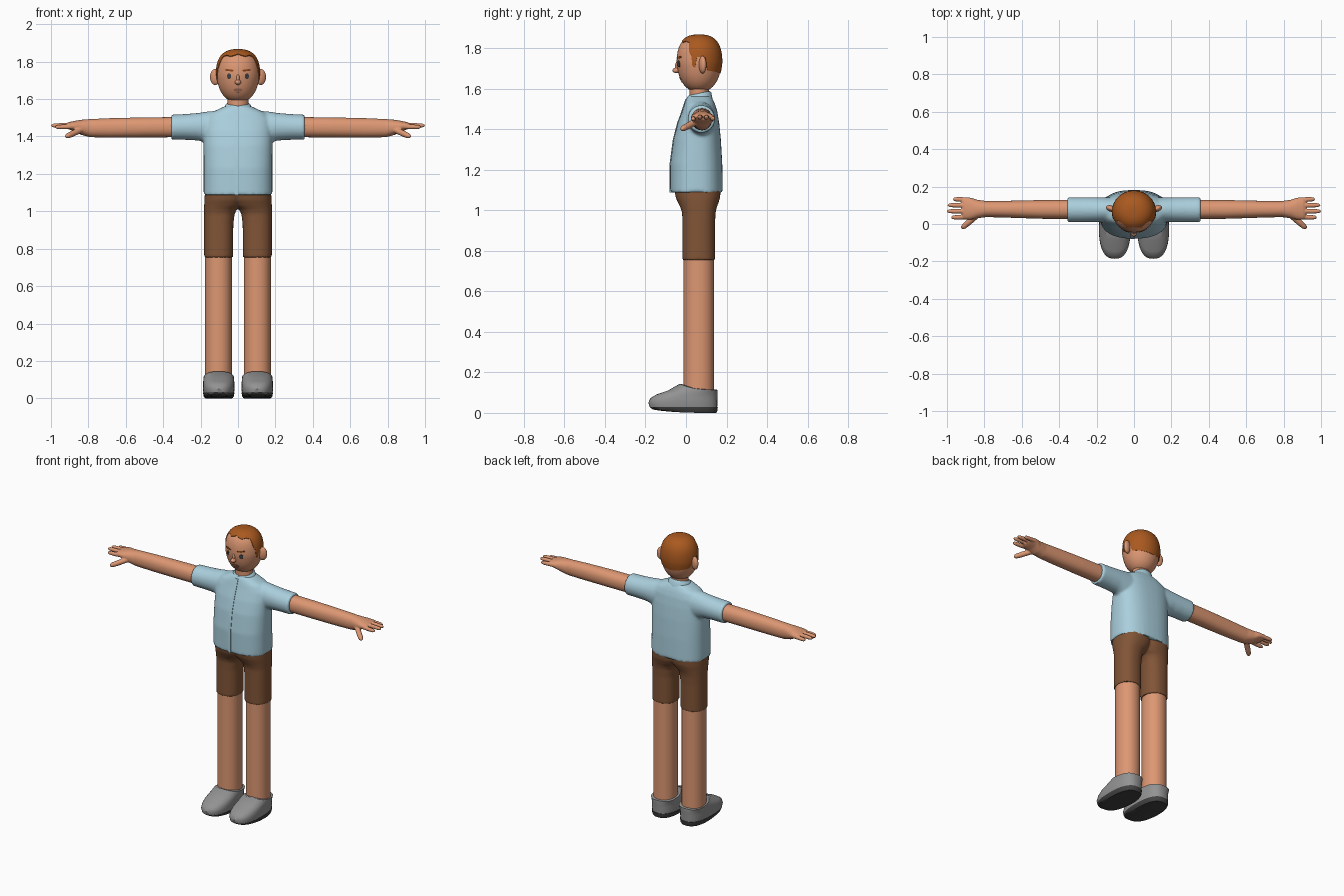
import bpy, bmesh, math
from mathutils import Vector, Matrix

cube = bpy.data.objects.get("Cube")
if cube:
    bpy.data.objects.remove(cube, do_unlink=True)


def material(name, r, g, b):
    m = bpy.data.materials.new(name)
    m.use_nodes = True
    m.diffuse_color = (r, g, b, 1)
    m.node_tree.nodes["Principled BSDF"].inputs["Base Color"].default_value = (r, g, b, 1)
    return m


SKIN = material("skin", .72, .31, .17)
SHIRT = material("pale blue cloth", .40, .62, .72)
SHORTS = material("brown cloth", .22, .09, .038)
HAIR = material("ginger hair", .40, .10, .014)
BROW = material("brow brown", .25, .06, .012)
SHOE = material("grey leather", .29, .29, .29)
SOLE = material("dark rubber", .055, .055, .055)
EYE = material("eye grey", .05, .055, .065)
LIP = material("lip", .42, .16, .10)


def oval(c, u, v, p=2.0, n=32):
    """Superellipse ring around c, spanned by u and v."""
    pts = []
    for i in range(n):
        a = math.tau * i / n
        ca, sa = math.cos(a), math.sin(a)
        pts.append(Vector(c) + Vector(u) * math.copysign(abs(ca) ** (2 / p), ca)
                   + Vector(v) * math.copysign(abs(sa) ** (2 / p), sa))
    return pts


def flat_ring(z, x0, x1, y0, y1, p=2.3, tilt=0, n=40):
    """Horizontal ring in a box; tilt lifts its front."""
    pts = oval(((x0 + x1) / 2, (y0 + y1) / 2, z), ((x1 - x0) / 2, 0, 0), (0, (y1 - y0) / 2, 0), p, n)
    for q in pts:
        q.z += tilt * ((y1 - q.y) / (y1 - y0)) ** 3
    return pts


def loft(bm, rings, end_cap=True):
    rows = [[bm.verts.new(q) for q in ring] for ring in rings]
    n = len(rows[0])
    for a, b in zip(rows, rows[1:]):
        for i in range(n):
            j = (i + 1) % n
            bm.faces.new((a[i], a[j], b[j], b[i]))
    bm.faces.new(rows[0][::-1])
    if end_cap:
        bm.faces.new(rows[-1])


def ball(bm, c, r, tilt=0):
    m = Matrix.Translation(c) @ Matrix.Rotation(tilt, 4, 'Z') @ Matrix.Diagonal((*r, 1))
    bmesh.ops.create_uvsphere(bm, u_segments=24, v_segments=16, radius=1, matrix=m)


def finish(name, bm, mat, mirror=False, voxel=0, smooth=0, thick=0):
    bmesh.ops.recalc_face_normals(bm, faces=bm.faces[:])
    me = bpy.data.meshes.new(name)
    bm.to_mesh(me)
    bm.free()
    ob = bpy.data.objects.new(name, me)
    bpy.context.collection.objects.link(ob)
    bpy.ops.object.select_all(action='DESELECT')
    ob.select_set(True)
    bpy.context.view_layer.objects.active = ob
    if thick:
        ob.modifiers.new("thickness", 'SOLIDIFY').thickness = thick
    if voxel:
        r = ob.modifiers.new("blend", 'REMESH')
        r.mode, r.voxel_size = 'VOXEL', voxel
        s = ob.modifiers.new("soften", 'SMOOTH')
        s.factor, s.iterations = .5, smooth
    if mirror:
        ob.modifiers.new("mirror", 'MIRROR').use_mirror_merge = False
    for m in list(ob.modifiers):
        bpy.ops.object.modifier_apply(modifier=m.name)
    ob.data.materials.clear()
    ob.data.materials.append(mat)
    bpy.ops.object.shade_smooth_by_angle(angle=math.radians(42))
    return ob


# Head shape, shared by the hair and the face details
CY, CZ, RX, RY, RZ = .065, 1.724, .115, .111, .139


def head_radius(t):
    t = max(-1, min(1, t))
    return (1 - abs(t) ** 2.6) ** (1 / 2.6) * (1 - .16 * max(0, -t))


def head_point(a, t, k=1.0):
    r = head_radius(t) * k
    return Vector((RX * r * math.sin(a), CY - RY * r * math.cos(a), CZ + RZ * t * k))


def face_y(x, z):
    r = head_radius((z - CZ) / RZ)
    return CY - RY * r * math.sqrt(max(0, 1 - (x / (RX * r)) ** 2))


bm = bmesh.new()
loft(bm, [[head_point(math.tau * i / 48, math.cos(math.pi * k / 32)) for i in range(48)]
          for k in range(1, 32)])
finish("head", bm, SKIN)

# Hair shell ending at a hairline given by angle from the front
LINE = [(0, 1.838), (12, 1.832), (25, 1.826), (42, 1.832), (58, 1.825), (64, 1.775), (70, 1.76),
        (73, 1.708), (80, 1.705), (84, 1.755), (106, 1.755), (111, 1.69), (180, 1.675)]


def hairline(deg):
    for (a, z), (b, w) in zip(LINE, LINE[1:]):
        if a <= deg <= b:
            return z + (w - z) * (deg - a) / (b - a)


bm = bmesh.new()
N, K = 144, 20
rings = []
for k in range(1, K + 2):
    ring = []
    for i in range(N):
        deg = 360 * i / N
        end = math.acos((hairline(min(deg, 360 - deg)) - CZ) / RZ)
        ring.append(head_point(math.radians(deg), math.cos(end * min(k, K) / K), 1.03 if k <= K else .97))
    rings.append(ring)
loft(bm, rings, end_cap=False)
finish("hair", bm, HAIR)

# Ears and nose
bm = bmesh.new()
ball(bm, (.122, .082, 1.718), (.029, .017, .043), .35)
finish("ears", bm, SKIN, mirror=True)
bm = bmesh.new()
ball(bm, (0, -.047, 1.69), (.016, .02, .014))
ball(bm, (0, -.042, 1.708), (.009, .012, .026))
finish("nose", bm, SKIN)


# Thin face details that hug the head
def face_plate(name, x, z, w, h, mat, mirror, slope=0, p=2.0):
    b = bmesh.new()
    rings = []
    for depth in (.004, -.003):
        ring = oval((x, 0, z), (w, 0, slope), (0, 0, h), p, 20)
        for q in ring:
            q.y = face_y(q.x, q.z) + depth
        rings.append(ring)
    loft(b, rings)
    finish(name, b, mat, mirror)


face_plate("eyes", .048, 1.722, .011, .016, EYE, True)
face_plate("eyebrows", .046, 1.754, .023, .005, BROW, True, .002, 3)
face_plate("mouth", 0, 1.648, .025, .009, LIP, False)
face_plate("lower_lip", 0, 1.634, .013, .003, LIP, False)

# Neck
bm = bmesh.new()
loft(bm, [flat_ring(z, -.055, .055, .017, .113, 2) for z in (1.5, 1.63)])
finish("neck", bm, SKIN)

# Shirt: torso and sleeves blended together
TORSO = [(1.088, .184, -.078, .182), (1.23, .184, -.078, .179), (1.35, .184, -.062, .172),
         (1.43, .184, -.041, .164), (1.49, .178, -.019, .154), (1.525, .15, -.008, .143),
         (1.548, .1, 0, .132), (1.562, .07, .008, .122)]
bm = bmesh.new()
loft(bm, [flat_ring(z, -w, w, y0, y1, 2.5) for z, w, y0, y1 in TORSO])
SLEEVE = [(.08, 1.35, 1.54), (.16, 1.362, 1.534), (.21, 1.378, 1.526), (.28, 1.382, 1.52), (.357, 1.382, 1.517)]
for s in (1, -1):
    loft(bm, [oval((s * x, .076, (a + b) / 2), (0, .067, 0), (0, 0, (b - a) / 2)) for x, a, b in SLEEVE])
finish("shirt", bm, SHIRT, voxel=.008, smooth=5)

bm = bmesh.new()
loft(bm, [[Vector((x, y0 + d, z)) for x, d in ((-.018, .01), (-.018, -.003), (.002, -.003), (.002, .01))]
          for z, w, y0, y1 in TORSO[:-1]])
finish("shirt_placket", bm, SHIRT)

# Collar, open at the front
bm = bmesh.new()
rows = []
for i in range(41):
    a = math.radians(5 + 350 * i / 40)
    front = (1 + math.cos(a)) / 2
    rows.append([bm.verts.new((rx * math.sin(a), CY - ry * math.cos(a), z - drop * front))
                 for rx, ry, z, drop in ((.058, .052, 1.588, .022), (.068, .06, 1.58, .022),
                                         (.078, .068, 1.54, .012))])
for a, b in zip(rows, rows[1:]):
    for j in range(2):
        bm.faces.new((a[j], b[j], b[j + 1], a[j + 1]))
finish("collar", bm, SHIRT, thick=.006)


# Arms with palm, fingers and thumb blended together
def finger(b, start, end, r):
    start, end = Vector(start), Vector(end)
    d = (end - start).normalized()
    u = d.cross(Vector((0, 0, 1))).normalized()
    v = u.cross(d)
    loft(b, [oval(start.lerp(end, t), u * r * k, v * r * k, 2, 16)
             for t, k in ((0, 1), (.6, 1), (.85, .9), (.95, .65), (1, .25))])


ARM = [(.3, .078, .051, 1.396, 1.504), (.5, .078, .05, 1.395, 1.502), (.68, .079, .045, 1.394, 1.498),
       (.79, .08, .043, 1.396, 1.493), (.84, .08, .05, 1.409, 1.489), (.87, .082, .058, 1.426, 1.484),
       (.905, .084, .059, 1.438, 1.477), (.918, .085, .05, 1.445, 1.47)]
bm = bmesh.new()
loft(bm, [oval((x, y, (a + b) / 2), (0, r, 0), (0, 0, (b - a) / 2), 2.2) for x, y, r, a, b in ARM])
for y, tip, z in ((.038, .978, 1.45), (.069, 1.0, 1.458), (.1, .996, 1.458), (.13, .968, 1.452)):
    finger(bm, (.88, y, z + .003), (tip, y + (y - .084) * .06, z), .0125)
finger(bm, (.83, .055, 1.44), (.922, -.024, 1.398), .0165)
finish("arms", bm, SKIN, mirror=True, voxel=.004, smooth=3)

# Shorts: two legs meeting in an arch at the crotch
LEG = [(.753, .026, .181, -.018, .143), (.93, .025, .181, -.018, .143), (.985, .018, .181, -.019, .146),
       (1.01, .006, .181, -.026, .151), (1.03, -.02, .181, -.036, .158), (1.06, -.04, .18, -.05, .168),
       (1.11, -.05, .176, -.06, .172)]
bm = bmesh.new()
for s in (1, -1):
    loft(bm, [flat_ring(z, s * x0, s * x1, y0, y1) for z, x0, x1, y0, y1 in LEG])
finish("shorts", bm, SHORTS, voxel=.007, smooth=5)

# Bare legs
bm = bmesh.new()
loft(bm, [flat_ring(z, .032, .176, -.012, .139, 2.1) for z in (.06, .8)])
finish("legs", bm, SKIN, mirror=True)

# Shoes and soles: z, front, back, half width, front lift
UPPER = [(.026, -.178, .154, .081, 0), (.05, -.186, .155, .085, 0), (.072, -.176, .155, .084, 0),
         (.09, -.148, .156, .083, 0), (.104, -.09, .156, .082, .006), (.114, -.03, .155, .08, .03)]
RUBBER = [(0, -.135, .15, .074, .012), (.01, -.165, .155, .081, .007), (.03, -.18, .157, .084, 0)]
for name, rows, mat in (("shoes", UPPER, SHOE), ("soles", RUBBER, SOLE)):
    bm = bmesh.new()
    loft(bm, [flat_ring(z, .103 - w, .103 + w, y0, y1, 2.5, lift) for z, y0, y1, w, lift in rows])
    finish(name, bm, mat, mirror=True)
